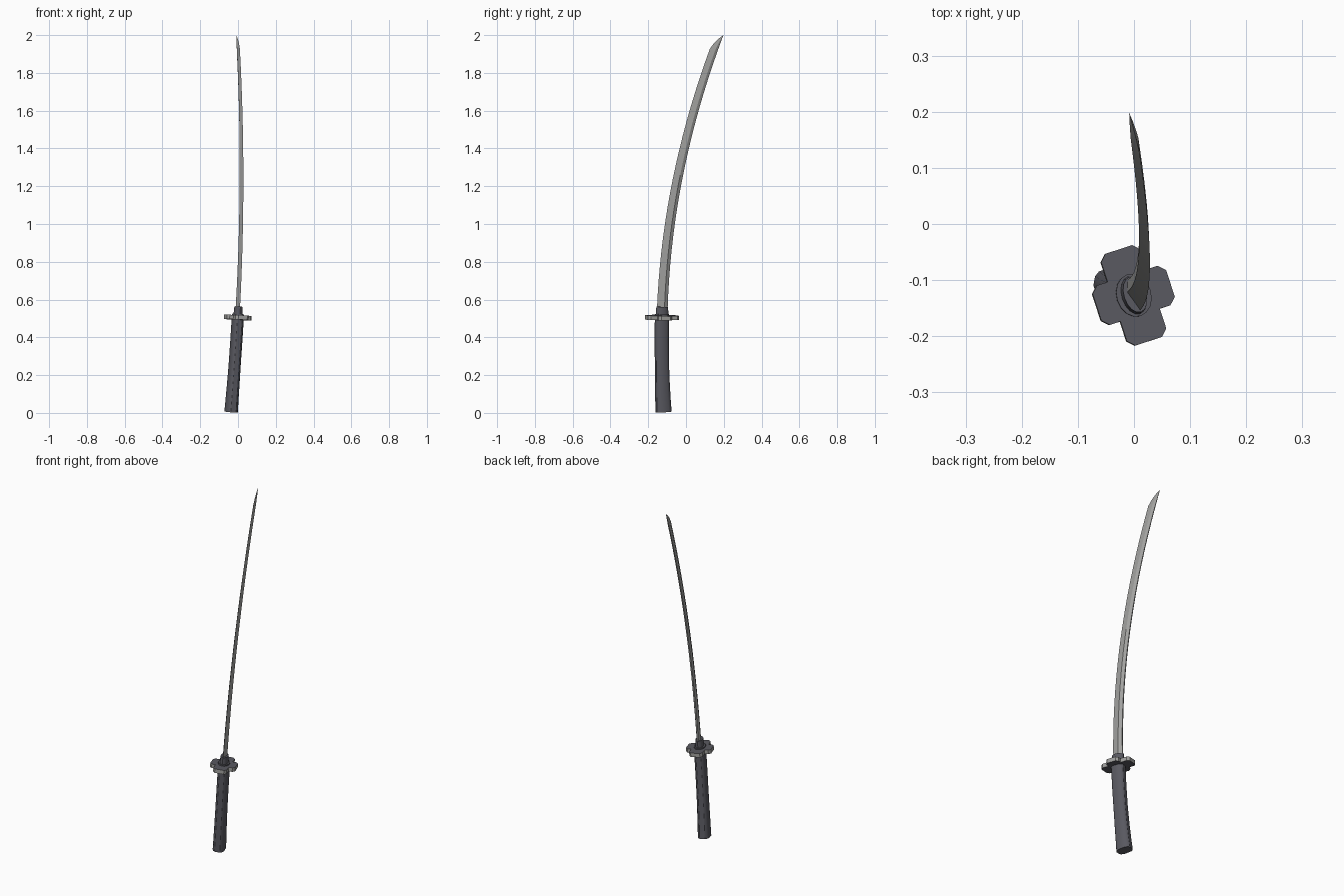
import bpy, bmesh, math
from mathutils import Vector

if "Cube" in bpy.data.objects:
    bpy.data.objects.remove(bpy.data.objects["Cube"])

ANG = math.radians(18)
E = Vector((math.sin(ANG), -math.cos(ANG), 0))   # direction of the cutting edge
S = Vector((math.cos(ANG), math.sin(ANG), 0))    # flat side of the blade


def material(name, col):
    m = bpy.data.materials.new(name)
    m.diffuse_color = (*col, 1)
    m.use_nodes = True
    m.node_tree.nodes["Principled BSDF"].inputs["Base Color"].default_value = m.diffuse_color
    return m


STEEL = material("steel grey", (0.36, 0.36, 0.35))
DARK = material("dark wrap grey", (0.10, 0.10, 0.118))


def spine(z):
    """Curved, tilted centre line of the whole sword."""
    k = 0.125 if z > 0.4 else 0.065
    return E * (0.1119 + 0.0204 * z - k * (z - 0.4) ** 2) + S * (-0.072 + 0.0625 * z) + Vector((0, 0, z))


def frame(z):
    t = (spine(z + 0.001) - spine(z - 0.001)).normalized()
    e = (E - t * E.dot(t)).normalized()
    return spine(z), e, t.cross(e)


def loft(name, rings, mats, smooth=True):
    """rings: list of (z, [(edge offset, side offset), ...]) placed along the centre line."""
    bm = bmesh.new()
    loops = []
    for z, pts in rings:
        c, e, s = frame(z)
        loops.append([bm.verts.new(c + e * a + s * b) for a, b in pts])
    n = len(loops[0])
    for lo, hi in zip(loops, loops[1:]):
        for i in range(n):
            j = (i + 1) % n
            bm.faces.new((lo[i], lo[j], hi[j], hi[i]))
    bm.faces.new(loops[0][::-1])
    bm.faces.new(loops[-1])
    bmesh.ops.recalc_face_normals(bm, faces=bm.faces)
    me = bpy.data.meshes.new(name)
    bm.to_mesh(me)
    bm.free()
    for m in mats:
        me.materials.append(m)
    ob = bpy.data.objects.new(name, me)
    bpy.context.collection.objects.link(ob)
    if smooth:
        bpy.ops.object.select_all(action='DESELECT')
        ob.select_set(True)
        bpy.context.view_layer.objects.active = ob
        bpy.ops.object.shade_smooth_by_angle(angle=math.radians(30))
    return ob


def oval(a, b, n=16):
    return [(a * math.cos(2 * math.pi * i / n), b * math.sin(2 * math.pi * i / n)) for i in range(n)]


def grip(a, b):
    quarter = [(1, .45), (.85, .75), (.5, 1)]
    pts = quarter + [(-x, y) for x, y in quarter[::-1]]
    pts += [(x, -y) for x, y in pts[::-1]]
    return [(a * x, b * y) for x, y in pts]


# handle, flaring toward the pommel
loft("handle", [(z, grip(a, b)) for z, a, b in
     ((0.005, .041, .031), (0.06, .039, .030), (0.15, .037, .029), (0.25, .0355, .028),
      (0.38, .0355, .028), (0.495, .0355, .028))], [DARK])

# four-lobed guard with clipped corners, dark faces and steel rim
L, W, H, C = .086, .069, .037, .012
quad = [(L, H - C), (L - C, H), (H, H), (H, W - C), (H - C, W)]
outline = quad + [(-x, y) for x, y in quad[::-1]]
outline += [(x, -y) for x, y in outline[::-1]]
guard = loft("guard", [(0.493, outline), (0.516, outline)], [DARK, STEEL], smooth=False)
for p in guard.data.polygons:
    if abs(p.normal.z) < 0.5:
        p.material_index = 1

# washer and blade collar
loft("washer", [(0.514, oval(.039, .031)), (0.523, oval(.039, .031))], [DARK])
loft("collar", [(0.52, oval(.035, .022)), (0.562, oval(.033, .020))], [DARK])


def section(h, t, tip=0.0):
    """Blade section; tip slides the edge back toward the spine."""
    pts = [(1, 0), (-.3, 1), (-1, .35), (-1, -.35), (-.3, -1)]
    keep = 1 - tip
    return [(-h + (x + 1) * h * keep, y * t * keep) for x, y in pts]


# blade with a clipped point
rings = []
for i in range(19):
    f = i / 18
    rings.append((0.55 + f * 1.37, section(.029 - .007 * f, .012 - .005 * f)))
rings += [(z, section(.022, .007, k)) for z, k in ((1.95, .22), (1.98, .55), (2.007, .98))]
loft("blade", rings, [STEEL])
